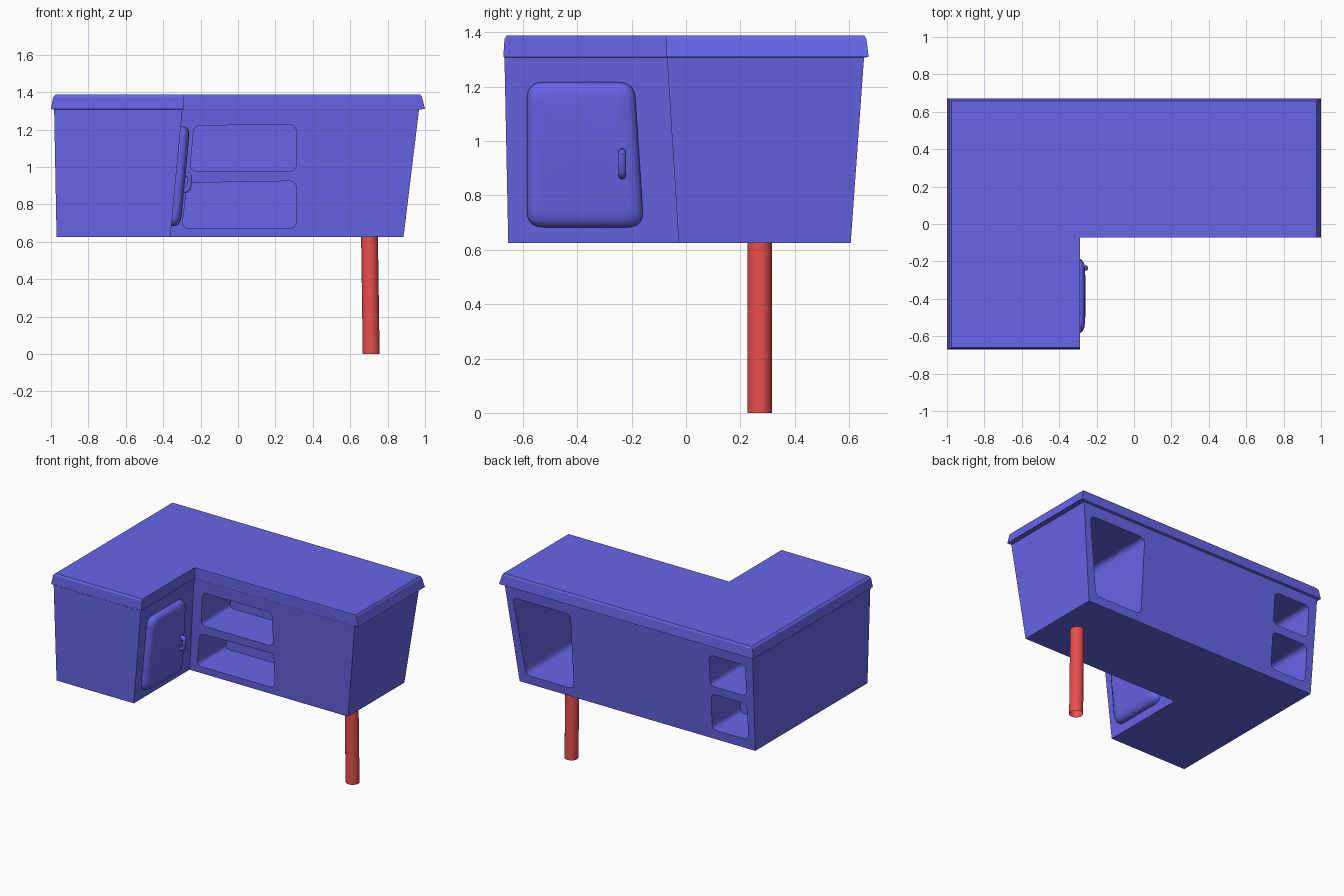
import bpy, math
from mathutils import Vector

if "Cube" in bpy.data.objects:
    bpy.data.objects.remove(bpy.data.objects["Cube"])


def material(name, rgb):
    m = bpy.data.materials.new(name)
    m.diffuse_color = (*rgb, 1)
    m.use_nodes = True
    m.node_tree.nodes["Principled BSDF"].inputs["Base Color"].default_value = m.diffuse_color
    return m


blue = material("blue", (0.135, 0.13, 0.8))
red = material("red", (0.82, 0.077, 0.077))


def loft(name, layers, mat=None, smooth=False, caps=True):
    """Skin a stack of equal-length loops, optionally capping both ends."""
    n = len(layers[0])
    verts = [p for layer in layers for p in layer]
    faces = []
    if caps:
        faces = [tuple(range(n))[::-1], tuple(range(len(verts) - n, len(verts)))]
    for k in range(len(layers) - 1):
        for i in range(n):
            j = (i + 1) % n
            faces.append((k * n + i, k * n + j, (k + 1) * n + j, (k + 1) * n + i))
    me = bpy.data.meshes.new(name)
    me.from_pydata(verts, [], faces)
    ob = bpy.data.objects.new(name, me)
    bpy.context.collection.objects.link(ob)
    bpy.ops.object.select_all(action='DESELECT')
    ob.select_set(True)
    bpy.context.view_layer.objects.active = ob
    bpy.ops.object.mode_set(mode='EDIT')
    bpy.ops.mesh.select_all(action='SELECT')
    bpy.ops.mesh.normals_make_consistent(inside=False)
    bpy.ops.object.mode_set(mode='OBJECT')
    if mat:
        me.materials.append(mat)
    if smooth:
        bpy.ops.object.shade_smooth_by_angle(angle=math.radians(40))
    return ob


def rounded(pts, r, n=5):
    """2D polygon with rounded corners."""
    out = []
    for i, p in enumerate(pts):
        p = Vector(p)
        a = p + (Vector(pts[i - 1]) - p).normalized() * r
        b = p + (Vector(pts[(i + 1) % len(pts)]) - p).normalized() * r
        for k in range(n + 1):
            t = k / n
            out.append((1 - t) ** 2 * a + 2 * t * (1 - t) * p + t * t * b)
    return out


def ell(z, xl, xr, yf, yb, xi, yi):
    """L-shaped outline at height z."""
    return [(xl, yf, z), (xi, yf, z), (xi, yi, z), (xr, yi, z), (xr, yb, z), (xl, yb, z)]


# tapered L-shaped body with an overhanging, chamfered top
body = loft("desk_body", [
    ell(0.625, -0.97, 0.885, -0.654, 0.606, -0.362, -0.027),
    ell(1.307, -0.983, 0.968, -0.668, 0.655, -0.297, -0.07),
    ell(1.31, -1.0, 1.0, -0.672, 0.672, -0.29, -0.072),
    ell(1.375, -0.988, 0.983, -0.668, 0.664, -0.289, -0.073),
    ell(1.388, -0.975, 0.975, -0.66, 0.657, -0.29, -0.072)], blue)

# open shelf recesses: (name, outline in x-z, outer y, inner y)
recesses = [
    ("front_upper", [(-0.257, 0.978), (0.312, 0.978), (0.312, 1.225), (-0.235, 1.222)], -0.11, 0.275),
    ("front_lower", [(-0.3, 0.673), (0.312, 0.673), (0.312, 0.925), (-0.27, 0.915)], -0.11, 0.285),
    ("back_upper", [(-0.92, 1.01), (-0.635, 1.01), (-0.635, 1.236), (-0.92, 1.236)], 0.75, 0.22),
    ("back_lower", [(-0.92, 0.69), (-0.635, 0.69), (-0.635, 0.953), (-0.92, 0.953)], 0.75, 0.295),
    ("back_large", [(0.455, 0.685), (0.83, 0.685), (0.91, 1.23), (0.455, 1.23)], 0.75, 0.06),
]
for name, outline, y0, y1 in recesses:
    ring = rounded(outline, 0.04)
    cutter = loft(name + "_cutter", [[(p.x, y, p.y) for p in ring] for y in (y0, y1)])
    cutter.hide_render = True
    cutter.hide_viewport = True
    mod = body.modifiers.new(name, 'BOOLEAN')
    mod.operation = 'DIFFERENCE'
    mod.solver = 'EXACT'
    mod.object = cutter


# cushion-edged door lying on the sloped inner wall
def wall(z):
    return -0.362 + (z - 0.625) * 0.095


door_ring = rounded([(-0.585, 0.683), (-0.155, 0.683), (-0.19, 1.217), (-0.585, 1.217)], 0.06)
mid = Vector((-0.38, 0.95))
layers = []
for h, inset in [(-0.01, 0), (0.018, 0), (0.034, 0.008), (0.045, 0.025), (0.05, 0.05)]:
    layer = []
    for p in door_ring:
        d = p - mid
        q = mid + Vector((d.x * (1 - inset / 0.21), d.y * (1 - inset / 0.265)))
        layer.append((wall(q.y) + h, q.x, q.y))
    layers.append(layer)
loft("door", layers, blue, True)

# door handle
cu = bpy.data.curves.new("door_handle", 'CURVE')
cu.dimensions = '3D'
cu.bevel_depth = 0.014
cu.bevel_resolution = 3
cu.use_fill_caps = True
sp = cu.splines.new('POLY')
path = [(0.04, 0.873), (0.062, 0.875), (0.074, 0.887), (0.074, 0.948), (0.062, 0.958), (0.04, 0.96)]
sp.points.add(len(path) - 1)
for pt, (h, z) in zip(sp.points, path):
    pt.co = (wall(z) + h, -0.235, z, 1)
handle = bpy.data.objects.new("door_handle", cu)
bpy.context.collection.objects.link(handle)
cu.materials.append(blue)
bpy.ops.object.select_all(action='DESELECT')
handle.select_set(True)
bpy.context.view_layer.objects.active = handle
bpy.ops.object.convert(target='MESH')
bpy.ops.object.shade_smooth_by_angle(angle=math.radians(40))

# slightly leaning, open-ended round leg
loft("leg", [[(x + 0.045 * math.cos(a * math.tau / 32), 0.271 + 0.045 * math.sin(a * math.tau / 32), z)
              for a in range(32)] for x, z in ((0.712, 0), (0.703, 0.635))], red, True, caps=False)
